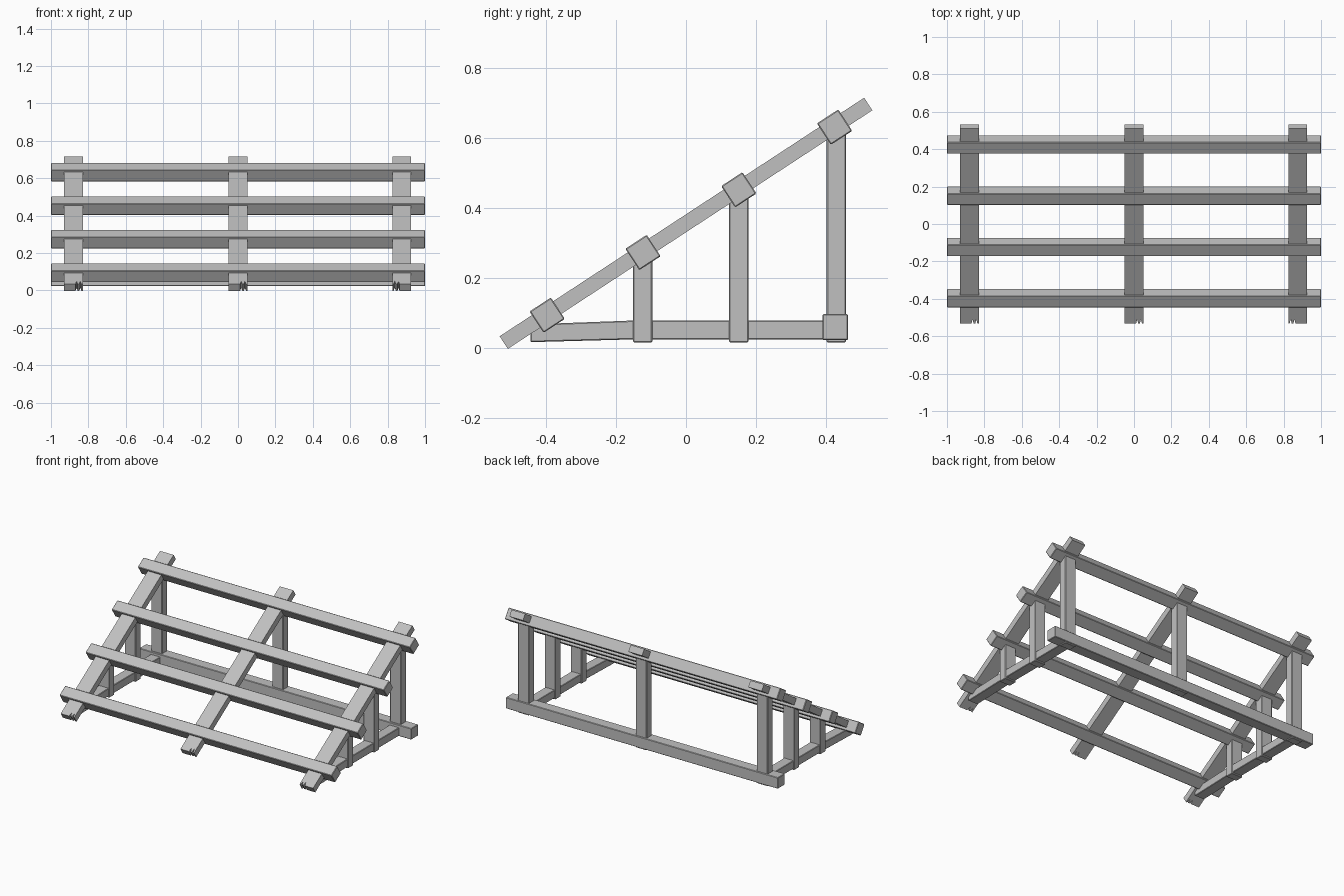
import bpy, bmesh, math
from mathutils import Matrix, Vector

if "Cube" in bpy.data.objects:
    bpy.data.objects.remove(bpy.data.objects["Cube"])

wood = bpy.data.materials.new("grey_timber")
wood.use_nodes = True
GREY = (0.53, 0.53, 0.53, 1)
wood.diffuse_color = GREY
wood.node_tree.nodes["Principled BSDF"].inputs["Base Color"].default_value = GREY

SLOPE = math.radians(33.2)
MID_Z = 0.357


def slope_z(y):
    return MID_Z + y * math.tan(SLOPE)


def prism(name, outline, depth, matrix, bevel=0.003):
    """Extrude a flat outline symmetrically along local z, then place it."""
    bm = bmesh.new()
    face = bm.faces.new([bm.verts.new((x, y, -depth / 2)) for x, y in outline])
    new = bmesh.ops.extrude_face_region(bm, geom=[face])["geom"]
    verts = [v for v in new if isinstance(v, bmesh.types.BMVert)]
    bmesh.ops.translate(bm, verts=verts, vec=(0, 0, depth))
    bmesh.ops.recalc_face_normals(bm, faces=bm.faces)
    mesh = bpy.data.meshes.new(name)
    bm.to_mesh(mesh)
    bm.free()
    mesh.materials.append(wood)
    obj = bpy.data.objects.new(name, mesh)
    obj.matrix_world = matrix
    bpy.context.collection.objects.link(obj)
    if bevel:
        mod = obj.modifiers.new("worn_edges", "BEVEL")
        mod.width = bevel
        mod.segments = 1
    return obj


def beam(name, center, size, tilt=0):
    w, h = size[0] / 2, size[1] / 2
    place = Matrix.Translation(Vector(center)) @ Matrix.Rotation(tilt, 4, "X")
    return prism(name, [(-w, -h), (w, -h), (w, h), (-w, h)], size[2], place)


# Sloping rafters with a split lower end
HALF = 0.623
for side, x, split in (("right", -0.88, 0.027), ("middle", 0, 0.027), ("left", 0.875, -0.027)):
    foot = [(-0.05, -HALF)]
    for offset in (-0.01, 0.01):
        c = split + offset
        foot += [(c - 0.006, -HALF), (c, -HALF + 0.028), (c + 0.006, -HALF)]
    outline = foot + [(0.05, -HALF), (0.05, HALF), (-0.05, HALF)]
    place = Matrix.Translation((x, 0, MID_Z)) @ Matrix.Rotation(SLOPE, 4, "X")
    prism(side + "_rafter", outline, 0.043, place, bevel=0)

# Long cross slats
for i in range(4):
    y = -0.397 + i * 0.274
    beam(f"cross_slat_{i + 1}", (0, y, slope_z(y) - 0.003), (2, 0.073, 0.073), SLOPE)

# Rear ground beam and middle rear post
beam("rear_ground_beam", (0, 0.427, 0.06), (2, 0.074, 0.074))


def post(name, x, y):
    top = slope_z(y)
    beam(name, (x, y, (top + 0.016) / 2), (0.08, 0.055, top - 0.016))


post("middle_rear_post", 0.01, 0.43)

# Side frames: slightly bent ground rail with three posts
RAIL = [(-0.445, 0.017), (-0.15, 0.025), (0.43, 0.025),
        (0.43, 0.079), (-0.15, 0.079), (-0.445, 0.068)]
AXES = Matrix(((0, 0, 1, 0), (1, 0, 0, 0), (0, 1, 0, 0), (0, 0, 0, 1)))
for side, x in (("right", -0.88), ("left", 0.875)):
    prism(side + "_ground_rail", RAIL, 0.07, Matrix.Translation((x, 0, 0)) @ AXES)
    for part, y in (("front", -0.124), ("centre", 0.151), ("rear", 0.43)):
        post(f"{side}_{part}_post", x, y)
